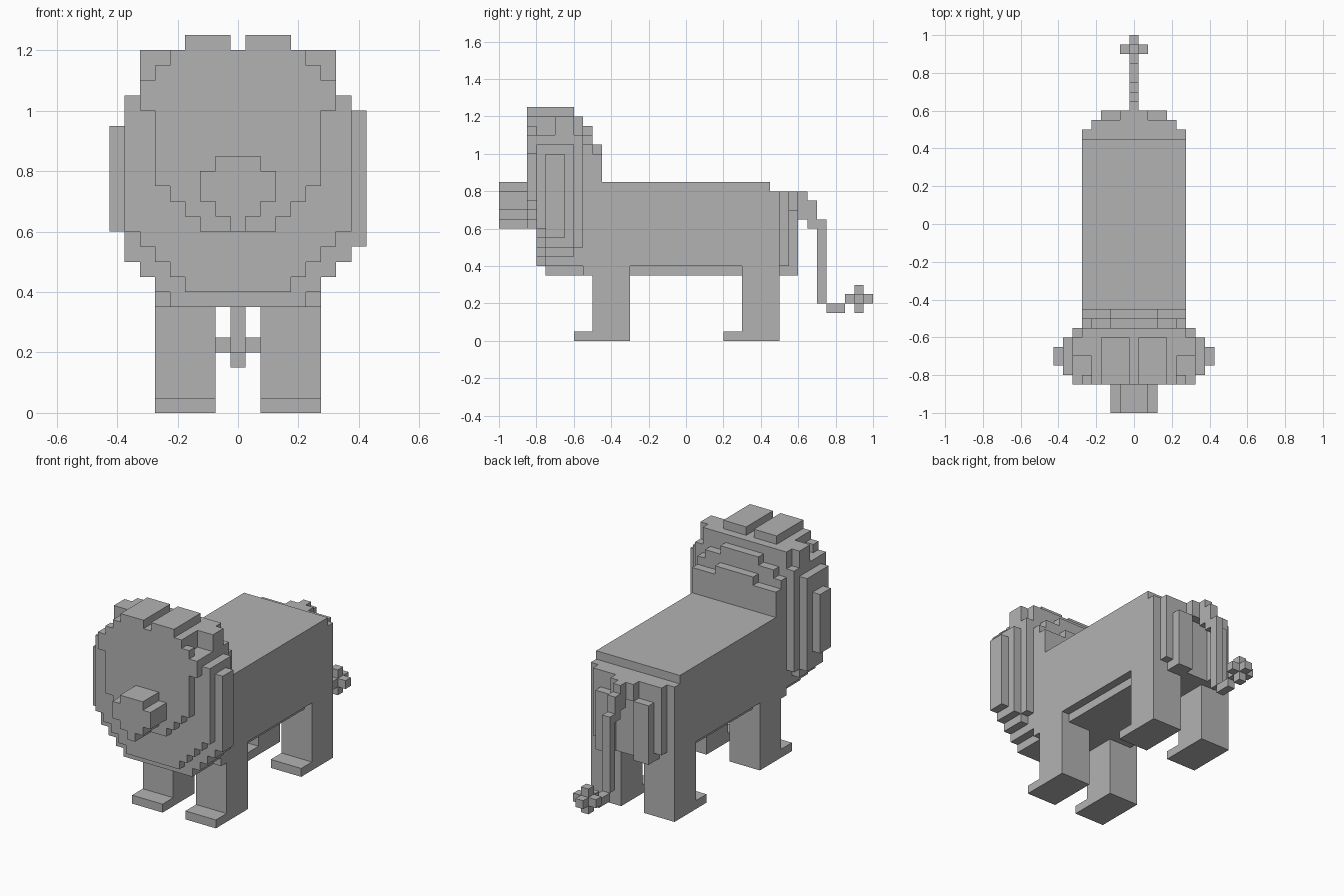
import bpy, bmesh
from mathutils import Vector

if "Cube" in bpy.data.objects:
    bpy.data.objects.remove(bpy.data.objects["Cube"])

U = 0.05  # block size

grey = bpy.data.materials.new("plain_grey")
grey.diffuse_color = (0.45, 0.45, 0.45, 1)
grey.use_nodes = True
grey.node_tree.nodes["Principled BSDF"].inputs["Base Color"].default_value = grey.diffuse_color


def sym(w, y0, y1, z0, z1):
    """Box centred on x = 0 with half width w."""
    return [(-w, w, y0, y1, z0, z1)]


def pair(x0, x1, y0, y1, z0, z1):
    """Box and its mirror image."""
    return [(x0, x1, y0, y1, z0, z1), (-x1, -x0, y0, y1, z0, z1)]


def steps(y0, y1, rows):
    """Stack of centred boxes (half width, z0, z1) sharing one depth range."""
    return [b for w, z0, z1 in rows for b in sym(w, y0, y1, z0, z1)]


parts = {}

# Trunk with narrower belly plate and stepped rump
parts["body"] = (sym(.275, -.75, .45, .4, .85) + sym(.275, .45, .5, .4, .8)
                 + sym(.275, -.55, -.3, .35, .4) + sym(.275, .3, .5, .35, .4)
                 + sym(.225, -.3, .3, .35, .4))
parts["rump"] = (sym(.225, .5, .55, .4, .8) + sym(.175, .5, .55, .35, .4)
                 + sym(.075, .55, .6, .7, .8) + pair(.075, .175, .55, .6, .35, .7))

# Legs with low toes
parts["front_legs"] = pair(.075, .275, -.5, -.3, 0, .35) + pair(.075, .275, -.6, -.5, 0, .05)
parts["rear_legs"] = pair(.075, .275, .3, .5, 0, .35) + pair(.075, .275, .2, .3, 0, .05)

# Mane in depth layers, front to back
parts["mane"] = (
    steps(-.8, -.75, [(.175, .4, .45), (.225, .45, .5), (.275, .5, .55), (.325, .55, .6),
                      (.375, .6, 1.05), (.325, 1.05, 1.1), (.225, 1.1, 1.2)])
    + steps(-.75, -.6, [(.225, .35, .4), (.275, .4, .45), (.325, .45, .5),
                        (.375, .5, 1.05), (.325, 1.05, 1.1), (.225, 1.1, 1.2)])
    + sym(.325, -.7, -.6, 1.1, 1.2)
    + steps(-.6, -.55, [(.225, .35, .4), (.275, .4, .5), (.325, .5, 1.1), (.275, 1.1, 1.2)])
    + steps(-.55, -.5, [(.275, .85, 1.05), (.225, 1.05, 1.1), (.125, 1.1, 1.15)])
    + steps(-.5, -.45, [(.275, .85, 1.0), (.125, 1.0, 1.05)])
    + [(.375, .425, -.75, -.65, .55, 1.0), (-.425, -.375, -.75, -.65, .6, .95)])

# Face plate, snout and ears
parts["face"] = steps(-.85, -.8, [(.125, .6, .65), (.175, .65, .7), (.225, .7, .75),
                                  (.275, .75, 1.0), (.325, 1.0, 1.1),
                                  (.275, 1.1, 1.15), (.225, 1.15, 1.2)])
parts["snout"] = steps(-1, -.85, [(.025, .6, .65), (.075, .65, .7),
                                  (.125, .7, .8), (.075, .8, .85)])
parts["ears"] = pair(.025, .175, -.85, -.6, 1.2, 1.25)

# Tail and tuft
parts["tail"] = (sym(.025, .6, .65, .65, .8) + sym(.025, .65, .7, .6, .75)
                 + sym(.025, .7, .75, .2, .65) + sym(.025, .75, .85, .15, .2))
parts["tail_tuft"] = (sym(.025, .85, 1, .2, .25) + sym(.025, .9, .95, .15, .3)
                      + sym(.075, .9, .95, .2, .25))


def cells(boxes):
    out = set()
    for x0, x1, y0, y1, z0, z1 in boxes:
        for i in range(round(x0 / U + .5), round(x1 / U + .5)):
            for j in range(round(y0 / U), round(y1 / U)):
                for k in range(round(z0 / U), round(z1 / U)):
                    out.add((i, j, k))
    return out


blocks, taken = {}, set()
for name, boxes in parts.items():
    blocks[name] = cells(boxes) - taken
    taken |= blocks[name]

# Skin each part with only its exposed block faces, merged into flat panels
for name, own in blocks.items():
    bm = bmesh.new()
    for c in own:
        for axis in range(3):
            for s in (-1, 1):
                n = list(c)
                n[axis] += s
                if tuple(n) in taken:
                    continue
                a, b = (axis + 1) % 3, (axis + 2) % 3
                ring = []
                for p, q in ((0, 0), (1, 0), (1, 1), (0, 1))[::s]:
                    v = [c[0] - .5, c[1], c[2]]
                    v[axis] += (s + 1) / 2
                    v[a] += p
                    v[b] += q
                    ring.append(bm.verts.new(Vector(v) * U))
                bm.faces.new(ring)
    bmesh.ops.remove_doubles(bm, verts=bm.verts, dist=.001)
    bmesh.ops.dissolve_limit(bm, angle_limit=.01, verts=bm.verts, edges=bm.edges)
    mesh = bpy.data.meshes.new(name)
    bm.to_mesh(mesh)
    bm.free()
    mesh.materials.append(grey)
    bpy.context.collection.objects.link(bpy.data.objects.new(name, mesh))
